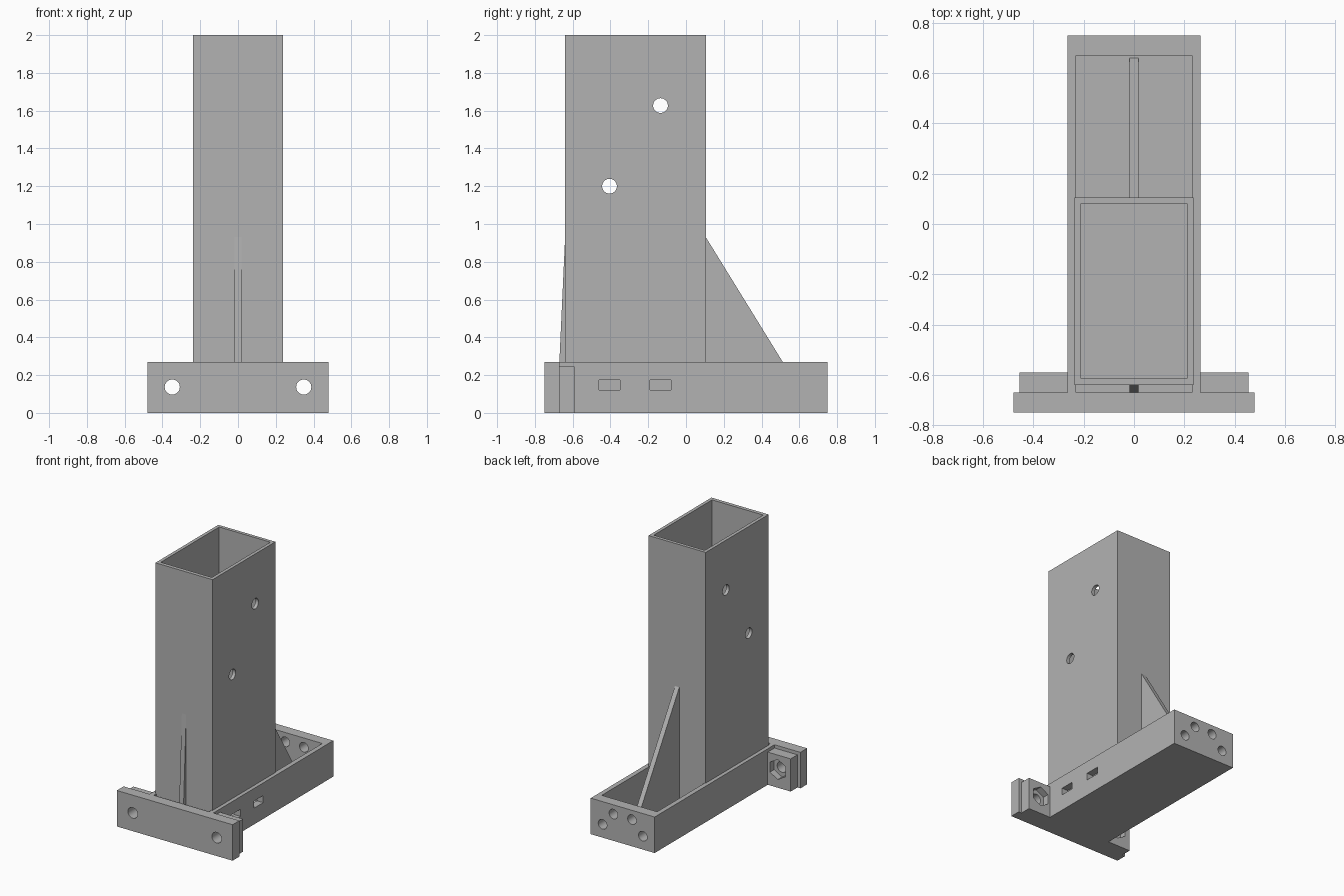
import bpy
from math import radians
from mathutils import Matrix

old = bpy.data.objects.get("Cube")
if old:
    bpy.data.objects.remove(old, do_unlink=True)

grey = bpy.data.materials.new("plain_grey")
grey.use_nodes = True
grey.diffuse_color = (0.45, 0.45, 0.45, 1)
grey.node_tree.nodes["Principled BSDF"].inputs["Base Color"].default_value = (0.45, 0.45, 0.45, 1)


def mesh_object(name, verts, faces):
    mesh = bpy.data.meshes.new(name)
    mesh.from_pydata(verts, [], faces)
    mesh.materials.append(grey)
    obj = bpy.data.objects.new(name, mesh)
    bpy.context.collection.objects.link(obj)
    return obj


def prism(name, outline, axis, start, end):
    """Extrude a 2D outline along x, y or z."""
    place = {"x": lambda a, b, d: (d, a, b),
             "y": lambda a, b, d: (a, d, b),
             "z": lambda a, b, d: (a, b, d)}[axis]
    n = len(outline)
    verts = [place(a, b, d) for d in (start, end) for a, b in outline]
    faces = [tuple(reversed(range(n))), tuple(range(n, 2 * n))]
    faces += [(i, (i + 1) % n, n + (i + 1) % n, n + i) for i in range(n)]
    obj = mesh_object(name, verts, faces)
    if axis == "y":
        obj.data.flip_normals()
    return obj


def box(name, x, y, z):
    return prism(name, [(x[0], y[0]), (x[1], y[0]), (x[1], y[1]), (x[0], y[1])], "z", *z)


def round_prism(name, centre, radius, sides, axis, start, end):
    ring = []
    for i in range(sides):
        turn = Matrix.Rotation(radians(90 + 360 * i / sides), 2)
        ring.append((centre[0] + radius * turn[0][0], centre[1] + radius * turn[1][0]))
    return prism(name, ring, axis, start, end)


def combine(target, other, operation="DIFFERENCE"):
    mod = target.modifiers.new("combine", "BOOLEAN")
    mod.operation = operation
    mod.solver = "EXACT"
    mod.object = other
    bpy.context.view_layer.objects.active = target
    bpy.ops.object.modifier_apply(modifier=mod.name)
    bpy.data.objects.remove(other, do_unlink=True)


FLOOR = 0.03
RIM = 0.27

# Open tray, front mounting plate and its two ears
base = box("base_tray", (-0.265, 0.265), (-0.72, 0.75), (0, RIM))
combine(base, box("plate", (-0.48, 0.48), (-0.75, -0.67), (0, RIM)), "UNION")
for side in (-1, 1):
    ear_x = sorted((side * 0.25, side * 0.455))
    combine(base, box("ear", ear_x, (-0.71, -0.59), (0, 0.245)), "UNION")
combine(base, box("hollow", (-0.23, 0.23), (-0.67, 0.67), (FLOOR, 0.5)))

# Bolt holes with hexagonal nut pockets
for side in (-1, 1):
    centre = (side * 0.348, 0.137)
    combine(base, round_prism("bolt_hole", centre, 0.04, 32, "y", -0.9, -0.5))
    combine(base, round_prism("nut_pocket", centre, 0.075, 6, "y", -0.64, -0.5))

# Four holes in the back wall
for x, z in ((0.167, 0.1), (0.077, 0.2), (-0.077, 0.2), (-0.167, 0.1)):
    combine(base, round_prism("back_hole", (x, z), 0.036, 32, "y", 0.6, 0.9))

# Hollow tower, open at the top
tower = box("tower", (-0.237, 0.237), (-0.64, 0.105), (0.01, 2))
combine(tower, box("shaft", (-0.212, 0.212), (-0.612, 0.08), (FLOOR, 2.2)))
for y, z in ((-0.135, 1.627), (-0.405, 1.2)):
    combine(tower, round_prism("cross_hole", (y, z), 0.039, 32, "x", -0.5, 0.5))

# Cable slots through the left wall only
for y in (-0.405, -0.135):
    for part in (base, tower):
        combine(part, box("slot", (0.15, 0.5), (y - 0.055, y + 0.055), (0.122, 0.175)))

# Triangular gussets between tower and tray
prism("back_gusset", [(0.1, FLOOR - 0.01), (0.66, FLOOR - 0.01), (0.66, FLOOR), (0.105, 0.93), (0.1, 0.93)],
      "x", -0.018, 0.018)
prism("front_gusset", [(-0.635, FLOOR - 0.01), (-0.635, 0.93), (-0.64, 0.93), (-0.682, FLOOR - 0.01)],
      "x", -0.018, 0.018).data.flip_normals()

# Smooth hole walls, sharp edges elsewhere
for obj in (base, tower):
    bpy.ops.object.select_all(action="DESELECT")
    obj.select_set(True)
    bpy.context.view_layer.objects.active = obj
    bpy.ops.object.shade_smooth_by_angle(angle=radians(30))
